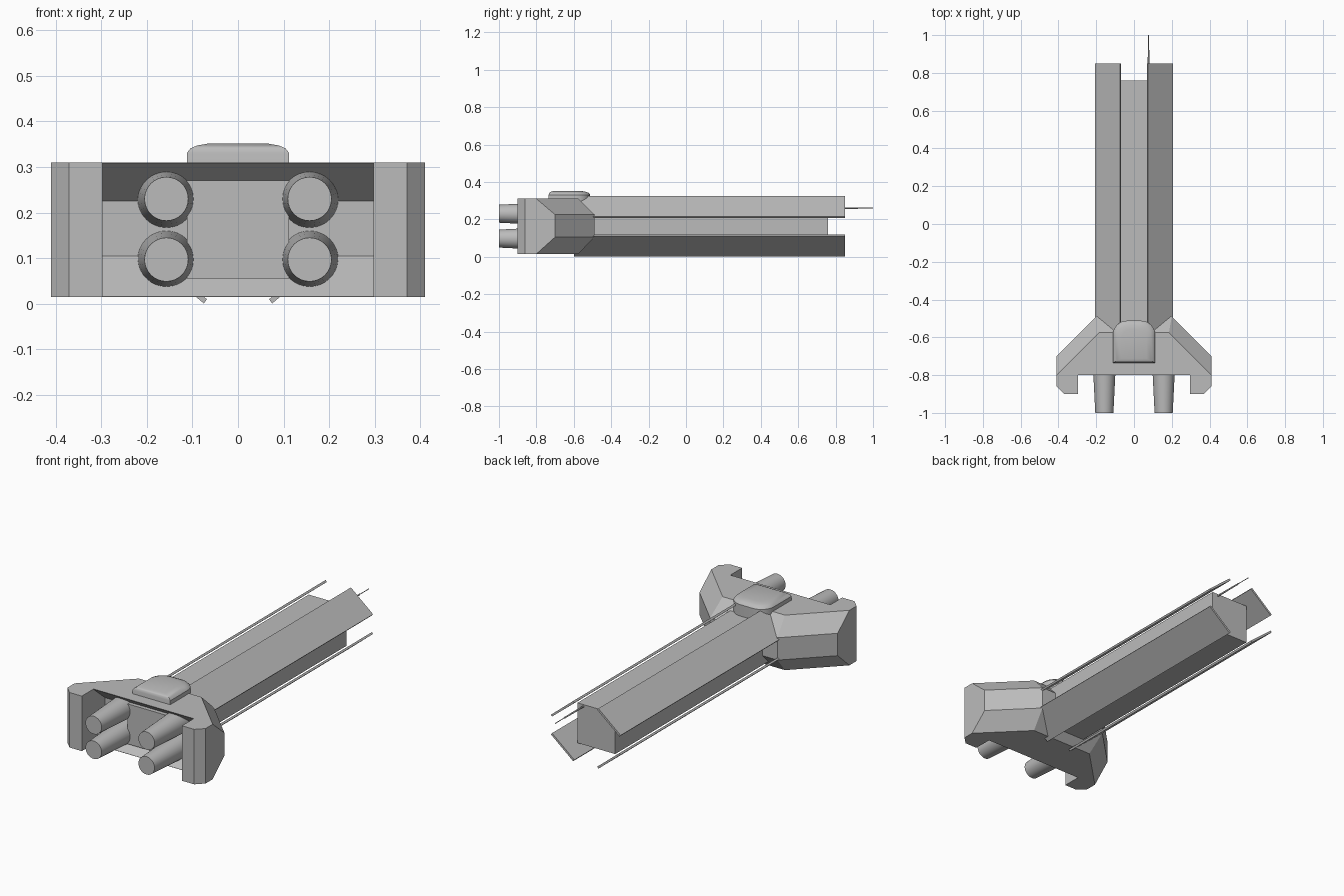
import bpy, bmesh, math
from mathutils import Vector

if "Cube" in bpy.data.objects:
    bpy.data.objects.remove(bpy.data.objects["Cube"])

grey = bpy.data.materials.new("hull_grey")
grey.diffuse_color = (0.5, 0.5, 0.5, 1)
grey.use_nodes = True
grey.node_tree.nodes["Principled BSDF"].inputs["Base Color"].default_value = grey.diffuse_color


def finish(name, bm, smooth=False):
    bmesh.ops.recalc_face_normals(bm, faces=bm.faces)
    me = bpy.data.meshes.new(name)
    bm.to_mesh(me)
    bm.free()
    ob = bpy.data.objects.new(name, me)
    bpy.context.collection.objects.link(ob)
    me.materials.append(grey)
    if smooth:
        bpy.context.view_layer.objects.active = ob
        ob.select_set(True)
        bpy.ops.object.shade_smooth_by_angle(angle=math.radians(35))
        ob.select_set(False)
    return ob


def prism(name, points, offset):
    """Extrude a closed loop of 3D points along an offset."""
    bm = bmesh.new()
    face = bm.faces.new([bm.verts.new(p) for p in points])
    new = bmesh.ops.extrude_face_region(bm, geom=[face])["geom"]
    bmesh.ops.translate(bm, vec=Vector(offset),
                        verts=[v for v in new if isinstance(v, bmesh.types.BMVert)])
    return finish(name, bm)


def tube(name, x, z, rings, sides):
    """Capped round shape along y from (y, radius) rings."""
    bm = bmesh.new()
    loops = [[bm.verts.new((x + r * math.cos(2 * math.pi * i / sides), y,
                            z + r * math.sin(2 * math.pi * i / sides)))
              for i in range(sides)] for y, r in rings]
    for a, b in zip(loops, loops[1:]):
        for i in range(sides):
            j = (i + 1) % sides
            bm.faces.new((a[i], a[j], b[j], b[i]))
    bm.faces.new(loops[0])
    bm.faces.new(loops[-1])
    return finish(name, bm, True)


# Wing block: bevelled wedge with a hollowed rear
LOW, MID_LOW, MID_HIGH, HIGH = 0.015, 0.105, 0.225, 0.31
bm = bmesh.new()
for s in (-1, 1):
    for z in (LOW, HIGH):
        for x, y in ((0.41, -0.8), (0.185, -0.575)):
            bm.verts.new((s * x, y, z))
    for z in (MID_LOW, MID_HIGH):
        for x, y in ((0.41, -0.7), (0.2, -0.49)):
            bm.verts.new((s * x, y, z))
bmesh.ops.convex_hull(bm, input=bm.verts)
bmesh.ops.dissolve_limit(bm, angle_limit=0.03, verts=bm.verts, edges=bm.edges)
wing = finish("wing_block", bm)
cutter = prism("rear_recess_cutter",
               [(-0.3, -0.81, HIGH + 0.001), (-0.3, -0.8, HIGH - 0.001),
                (-0.3, -0.7, MID_HIGH), (-0.3, -0.7, MID_LOW),
                (-0.3, -0.8, LOW + 0.001), (-0.3, -0.81, LOW - 0.001)], (0.6, 0, 0))
cutter.hide_render = True
cutter.hide_viewport = True
cut = wing.modifiers.new("rear_recess", 'BOOLEAN')
cut.operation = 'DIFFERENCE'
cut.solver = 'EXACT'
cut.object = cutter

# Central fuselage box
prism("fuselage", [(-0.112, -0.775, 0.055), (0.112, -0.775, 0.055),
                   (0.112, -0.775, 0.27), (-0.112, -0.775, 0.27)], (0, 1.535, 0))

# Four slanted armour plates around the fuselage
for sx, side in ((-1, "left"), (1, "right")):
    for up, level in ((False, "lower"), (True, "upper")):
        section = [(0.075, 0.001), (0.207, 0.11), (0.2, 0.118), (0.068, 0.01)]
        prism(f"{level}_{side}_plate",
              [(sx * x, -0.6, 0.325 - z if up else z) for x, z in section], (0, 1.45, 0))

    # Rear pod with a chamfered outer corner
    plan = [(0.297, -0.8), (0.297, -0.9), (0.37, -0.9), (0.41, -0.86), (0.41, -0.8)]
    prism(f"{side}_pod", [(sx * x, y, LOW) for x, y in plan], (0, 0, HIGH - LOW))

    # Tapered engine nozzles
    for z, level in ((0.097, "lower"), (0.23, "upper")):
        tube(f"{level}_{side}_engine", sx * 0.157, z, [(-0.66, 0.065), (-1.0, 0.048)], 32)

# Cockpit: rounded-front outline stacked into a low dome
bm = bmesh.new()
loops = []
for z, inset in ((0.27, 0), (0.331, 0), (0.341, 0.008), (0.347, 0.022), (0.351, 0.045)):
    w, front, back = 0.112 - inset, -0.512 - inset, -0.735 + inset * 0.5
    r = 0.075 - inset * 0.5
    half = [(w, back)] + [(w - r + r * math.cos(a), front - r + r * math.sin(a))
                          for a in [math.pi / 2 * i / 8 for i in range(9)]]
    outline = half + [(-x, y) for x, y in reversed(half)]
    loops.append([bm.verts.new((x, y, z)) for x, y in outline])
n = len(loops[0])
for a, b in zip(loops, loops[1:]):
    for i in range(n):
        j = (i + 1) % n
        bm.faces.new((a[i], a[j], b[j], b[i]))
bm.faces.new(loops[0])
bm.faces.new(loops[-1])
finish("cockpit", bm, True)

# Nose antenna
tube("antenna", 0.077, 0.26, [(0.75, 0.005), (0.92, 0.004), (0.925, 0.002), (1.0, 0.002)], 10)
